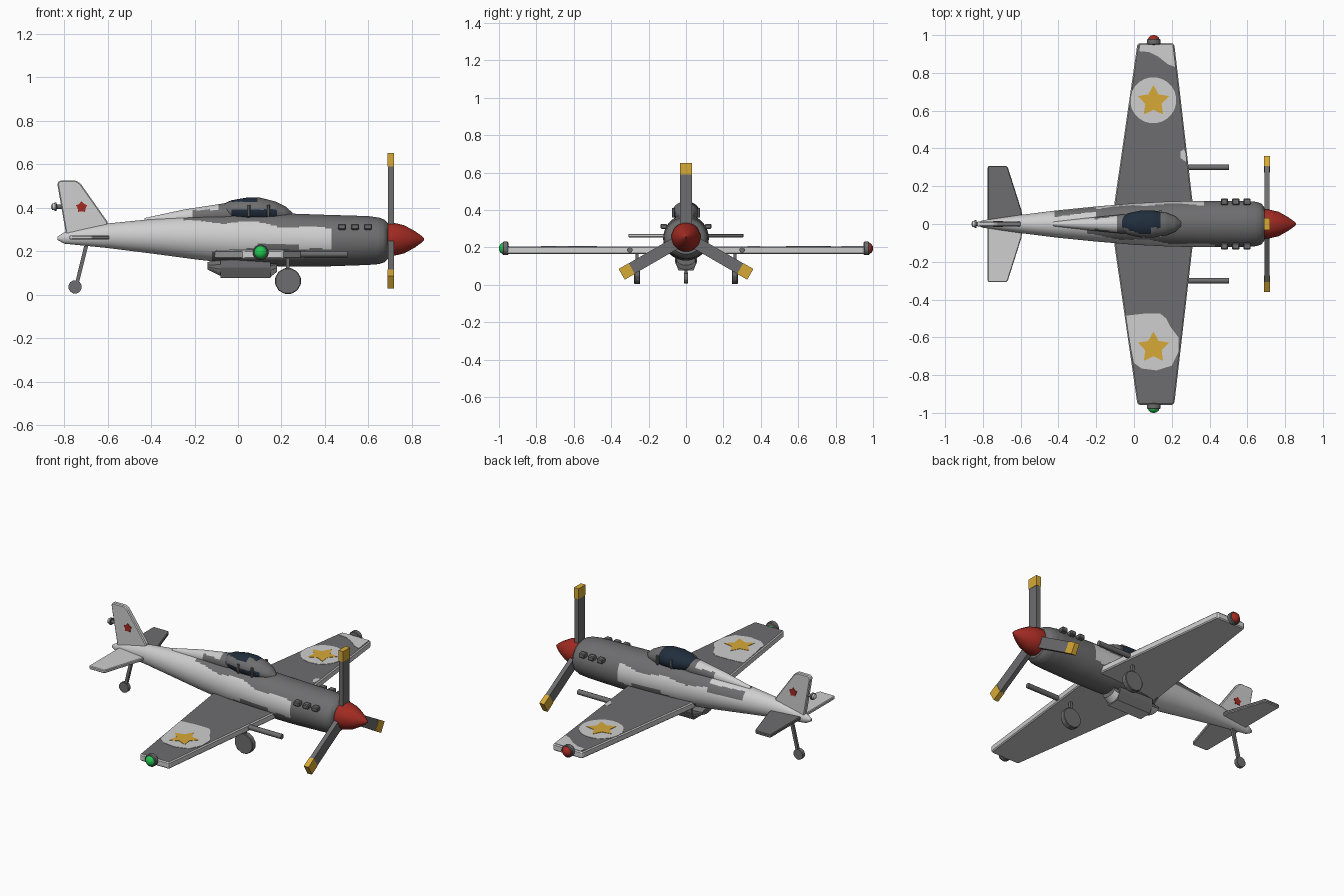
import bpy, bmesh, math
from math import sin, cos, pi

if "Cube" in bpy.data.objects:
    bpy.data.objects.remove(bpy.data.objects["Cube"])

def material(name, r, g, b):
    m = bpy.data.materials.new(name)
    m.diffuse_color = (r, g, b, 1)
    m.use_nodes = True
    m.node_tree.nodes["Principled BSDF"].inputs["Base Color"].default_value = m.diffuse_color
    return m

DARK = material("dark_grey", 0.155, 0.155, 0.16)
LIGHT = material("light_grey", 0.62, 0.62, 0.62)
RED = material("red", 0.36, 0.024, 0.016)
YELLOW = material("yellow", 0.68, 0.40, 0.038)
BLUE = material("glass_blue", 0.015, 0.027, 0.046)
GREEN = material("green", 0.015, 0.58, 0.085)

def finish(name, bm, mats, rule=None, angle=30, bevel=0):
    """Turn a bmesh into an object; rule(centre, normal) picks the material slot."""
    bmesh.ops.recalc_face_normals(bm, faces=bm.faces)
    if bevel:
        bmesh.ops.bevel(bm, geom=bm.edges[:], offset=bevel, segments=1, affect='EDGES')
    bm.normal_update()
    if rule:
        for f in bm.faces:
            f.material_index = int(rule(f.calc_center_median(), f.normal))
    me = bpy.data.meshes.new(name)
    bm.to_mesh(me)
    bm.free()
    for m in mats:
        me.materials.append(m)
    ob = bpy.data.objects.new(name, me)
    bpy.context.collection.objects.link(ob)
    if angle:
        bpy.ops.object.select_all(action='DESELECT')
        ob.select_set(True)
        bpy.context.view_layer.objects.active = ob
        bpy.ops.object.shade_smooth_by_angle(angle=math.radians(angle))
    return ob

def loft(name, stations, mats, rule=None, seg=32, step=0, angle=40):
    """Elliptic sections along x: (x, half_width, z_bottom, z_top)."""
    rows = []
    for a, b in zip(stations, stations[1:]):
        n = max(1, round((b[0] - a[0]) / step)) if step else 1
        rows += [[p + (q - p) * i / n for p, q in zip(a, b)] for i in range(n)]
    rows.append(stations[-1])
    bm = bmesh.new()
    rings = []
    for x, w, zb, zt in rows:
        rings.append([bm.verts.new((x, w * cos(t), (zb + zt) / 2 + (zt - zb) / 2 * sin(t)))
                      for t in [2 * pi * (k + 0.5) / seg for k in range(seg)]])
    for r, s in zip(rings, rings[1:]):
        for k in range(seg):
            bm.faces.new((r[k], r[k - 1], s[k - 1], s[k]))
    bm.faces.new(rings[0])
    bm.faces.new(rings[-1])
    return finish(name, bm, mats, rule, angle)

def lathe(name, z, profile, mat, seg=12):
    return loft(name, [(x, r, z - r, z + r) for x, r in profile], [mat], seg=seg)

def prism(name, pts, axis, lo, hi, mats, rule=None, angle=0, bevel=0):
    """Extrude a 2D outline along an axis."""
    put = {'x': lambda p, d: (d, p[0], p[1]), 'y': lambda p, d: (p[0], d, p[1]),
           'z': lambda p, d: (p[0], p[1], d)}[axis]
    bm = bmesh.new()
    a = [bm.verts.new(put(p, lo)) for p in pts]
    b = [bm.verts.new(put(p, hi)) for p in pts]
    bm.faces.new(a)
    bm.faces.new(b)
    for k in range(len(pts)):
        bm.faces.new((a[k - 1], a[k], b[k], b[k - 1]))
    return finish(name, bm, mats, rule, angle, bevel)

def circle(cx, cy, r, n):
    return [(cx + r * cos(2 * pi * (k + .5) / n), cy + r * sin(2 * pi * (k + .5) / n)) for k in range(n)]

def star(cx, cy, r, inner=.5):
    return [(cx + (r if k % 2 == 0 else r * inner) * cos(pi / 2 + k * pi / 5),
             cy + (r if k % 2 == 0 else r * inner) * sin(pi / 2 + k * pi / 5)) for k in range(10)]

def rect(x0, y0, x1, y1):
    return [(x0, y0), (x1, y0), (x1, y1), (x0, y1)]

# Fuselage: light rear and flanks, dark nose, spine and belly
def hull_paint(c, n):
    wave = 0.008 * sin(c.x * 22)
    if c.x > (0.43 if c.y < 0 else 0.37):
        return 0
    if c.x > -0.12 and c.z < 0.205 + wave:
        return 0
    if 0.09 < c.x < 0.28 and c.z < 0.235:
        return 0
    if c.y < 0:
        return not (c.x > -0.25 and c.z > 0.335 - max(0, c.x) * 0.08 + wave)
    return not ((c.x > -0.2 and c.z > 0.31 + wave) or (-0.42 < c.x <= -0.2 and 0.29 < c.z < 0.335))

loft("fuselage", [(-0.83, .008, .252, .268), (-0.80, .02, .235, .287), (-0.6, .048, .215, .328),
                  (-0.4, .073, .19, .348), (-0.2, .093, .163, .364), (0, .11, .14, .375),
                  (0.2, .12, .13, .375), (0.4, .122, .13, .368), (0.6, .122, .137, .362),
                  (0.65, .117, .141, .355), (0.675, .108, .15, .345), (0.69, .088, .165, .33)],
     [DARK, LIGHT], hull_paint, seg=96, step=0.01)

# Spine fairing behind the canopy
loft("spine_fairing", [(-0.43, .012, .32, .353), (-0.25, .032, .32, .392), (-0.07, .05, .32, .420),
                       (-0.03, .05, .32, .420)], [DARK, LIGHT],
     lambda c, n: c.x < (-0.1 if c.z > 0.39 else -0.2), seg=32, step=0.02)

# Canopy: a roof panel, a low strip on the right and a large pane on the left
def glass(c, n):
    if c.y < -0.02:
        return (c.z < 0.392 and -0.035 < c.x < 0.18) or (c.z > 0.428 and -0.06 < c.x < 0.09)
    return -0.07 < c.x < 0.14

loft("canopy", [(-0.075, .03, .35, .415), (-0.03, .058, .345, .435), (0.04, .072, .33, .447),
                (0.10, .072, .33, .447), (0.17, .060, .33, .43), (0.22, .040, .34, .405),
                (0.25, .012, .35, .378)], [DARK, BLUE], glass, seg=64, step=0.01)

# Belly air scoop, light underneath
under = lambda c, n: n.z < -0.5
prism("belly_scoop", [(-.06, .125), (-.04, .077), (.04, .077), (.06, .125), (.06, .16), (-.06, .16)],
      'x', -0.08, 0.15, [DARK, LIGHT], under)
loft("scoop_tail", [(-0.14, .045, .115, .15), (-0.08, .057, .085, .17)], [DARK, LIGHT], under, seg=12)
loft("scoop_mouth", [(0.15, .055, .08, .165), (0.18, .05, .105, .16)], [DARK, LIGHT], under, seg=12)

# Wing slab: dark top, light edges and underside, painted patches and stars
half = [(-.12, 0), (-.105, .1), (.017, .948), (.024, .957), (.206, .957), (.214, .948), (.312, .1), (.325, 0)]
outline = half[1:-1] + [(x, -y) for x, y in reversed(half[1:-1])]
prism("wing", outline, 'z', 0.165, 0.205, [DARK, LIGHT], lambda c, n: n.z < 0.9, bevel=0.006)

def wing_plate(name, pts, mat, top):
    prism(name, pts, 'z', 0.202, top, [mat])

wing_plate("left_wing_disc", circle(.102, .655, .122, 24), LIGHT, .207)
wing_plate("left_tip_patch", [(.028, .915), (.034, .95), (.203, .95), (.217, .832), (.18, .845),
                              (.13, .885), (.08, .91)], LIGHT, .207)
wing_plate("left_edge_patch", [(.245, .35), (.274, .33), (.274, .375), (.264, .395), (.246, .385)], LIGHT, .207)
wing_plate("right_wing_patch", [(-.042, -.485), (.05, -.475), (.14, -.475), (.17, -.50), (.19, -.54),
                                (.235, -.60), (.235, -.68), (.20, -.75), (.12, -.775), (.04, -.765),
                                (0, -.735), (-.015, -.66), (-.03, -.57)], LIGHT, .207)
wing_plate("left_star", star(.103, .65, .086, .53), YELLOW, .209)
wing_plate("right_star", star(.103, -.655, .086, .53), YELLOW, .209)

# Tail fin with emblems
prism("tail_fin", [(-.79, .27), (-.832, .512), (-.822, .525), (-.745, .525), (-.725, .512),
                   (-.60, .335), (-.60, .28)], 'y', -.014, .014, [LIGHT], bevel=0.005)
prism("fin_emblem", star(-.72, .403, .027, .7), 'y', -.017, .017, [RED])

# Tail lamp
lathe("tail_lamp_holder", .405, [(-.845, .021), (-.835, .021), (-.834, .010), (-.80, .010)], DARK)
lathe("tail_lamp_bulb", .405, [(-.86, .008), (-.855, .015), (-.844, .017)], LIGHT)

# Parts that repeat on both sides
for s, side, lamp, plane in ((1, "left", RED, DARK), (-1, "right", GREEN, LIGHT)):
    # Tailplane, light underneath
    prism(side + "_tailplane", [(-.775, 0), (-.775, s * .30), (-.768, s * .308), (-.678, s * .308),
                                (-.668, s * .30), (-.595, s * .07), (-.59, 0)],
          'z', .254, .273, [LIGHT, plane], lambda c, n: n.z > -0.5, bevel=0.004)
    # Wing tip lamp
    prism(side + "_lamp_holder", circle(.104, .195, .037, 12), 'y', s * .95, s * .98, [DARK], bevel=.004)
    bm = bmesh.new()
    bmesh.ops.create_uvsphere(bm, u_segments=12, v_segments=8, radius=.031)
    for v in bm.verts:
        v.co = (v.co.x + .104, v.co.y * .9 + s * .973, v.co.z + .195)
    finish(side + "_lamp_bulb", bm, [lamp])
    # Main wheel and leg
    prism(side + "_wheel", circle(.23, .063, .061, 12), 'y', s * .245, s * .277, [DARK], bevel=.003)
    prism(side + "_wheel_leg", rect(.222, .10, .238, .17), 'y', s * .253, s * .269, [DARK])
    # Gun barrel
    gun = lathe(side + "_gun", .187, [(.26, .015), (.503, .015)], DARK, 10)
    gun.location.y = s * .30
    # Exhaust stubs
    for i, x in enumerate((.479, .539, .599)):
        prism(f"{side}_exhaust_{i + 1}", rect(x - .019, .299, x + .019, .326), 'y',
              s * .10, s * .136, [DARK], bevel=.005)
    # Canopy posts
    for i, x in enumerate((.05, .14)):
        prism(f"{side}_canopy_post_{i + 1}", circle(x, s * .068, .008, 8), 'z', .36, .412, [DARK])

# Tail wheel
prism("tail_wheel", circle(-.75, .036, .031, 12), 'y', -.011, .011, [DARK])
prism("tail_wheel_leg", [(-.752, .045), (-.736, .04), (-.69, .225), (-.708, .225)], 'y', -.008, .008, [DARK])

# Spinner and three propeller blades with yellow tips
lathe("spinner", .255, [(.69, .078), (.715, .078), (.765, .066), (.815, .038), (.845, .016), (.857, .004)], RED, 16)
for i in range(3):
    a = i * 2 * pi / 3
    def turned(pts):
        return [(y * cos(a) - z * sin(a), .255 + y * sin(a) + z * cos(a)) for y, z in pts]
    prism(f"blade_{i + 1}", turned(rect(-.032, 0, .032, .335)), 'x', .690, .717, [DARK])
    prism(f"blade_tip_{i + 1}", turned(rect(-.033, .335, .033, .397)), 'x', .688, .719, [YELLOW])
